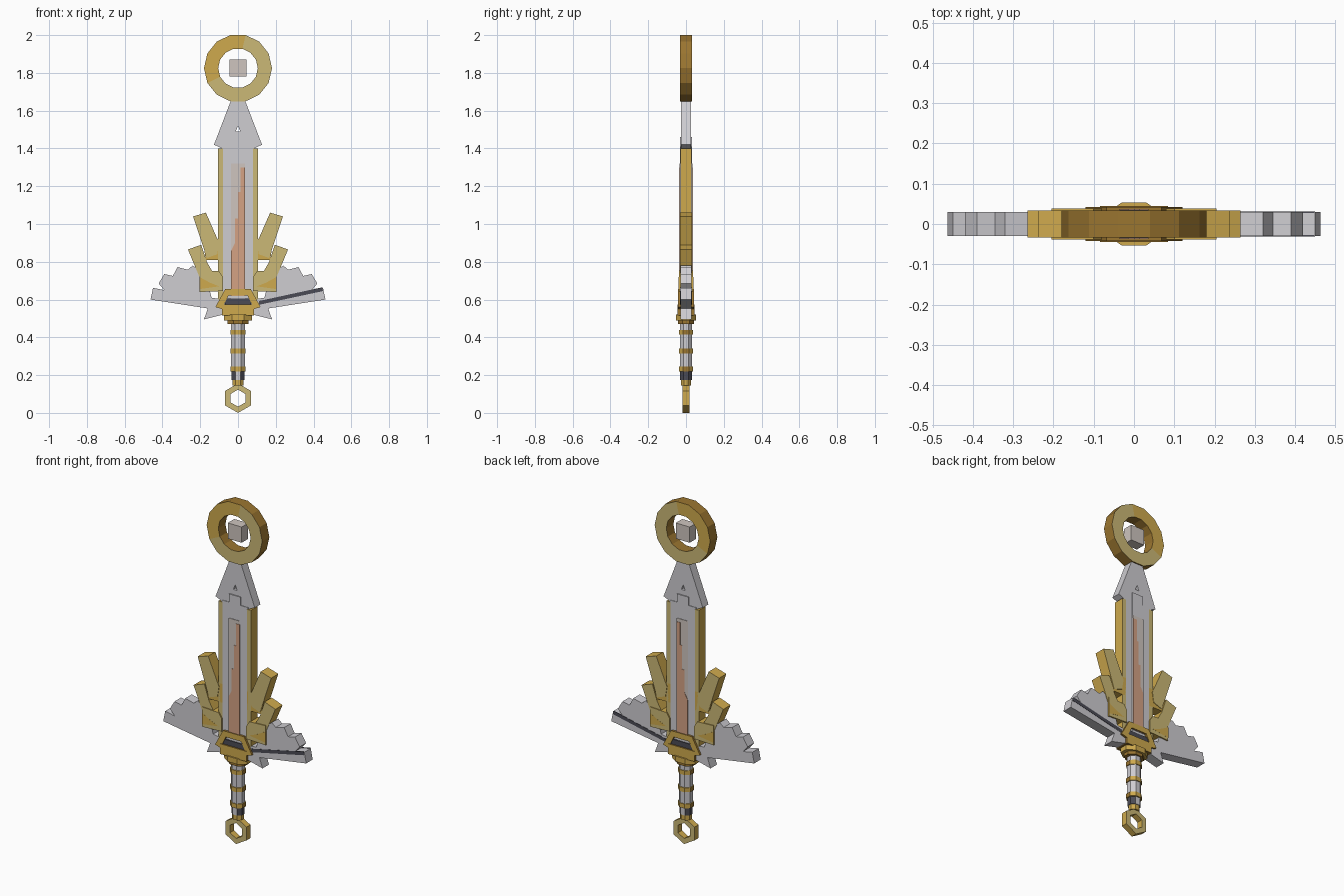
import bpy, bmesh, math
from mathutils import Matrix

cube = bpy.data.objects.get("Cube")
if cube:
    bpy.data.objects.remove(cube, do_unlink=True)


def material(name, r, g, b):
    m = bpy.data.materials.new(name)
    m.use_nodes = True
    m.diffuse_color = (r, g, b, 1)
    m.node_tree.nodes["Principled BSDF"].inputs["Base Color"].default_value = (r, g, b, 1)
    return m


SILVER = material("silver", .62, .61, .64)
GOLD = material("gold", .62, .40, .075)
PALE = material("pale gold", .60, .48, .18)
BRONZE = material("bronze", .33, .18, .03)
DARK = material("dark steel", .07, .07, .09)
ORANGE = material("pale orange", .66, .36, .23)
BEIGE = material("warm grey", .62, .56, .52)


def finish(name, bm, mats, rule=None):
    bmesh.ops.recalc_face_normals(bm, faces=bm.faces)
    bm.normal_update()
    for f in bm.faces:
        f.material_index = rule(f) if rule else 0
    mesh = bpy.data.meshes.new(name)
    bm.to_mesh(mesh)
    bm.free()
    for m in mats:
        mesh.materials.append(m)
    ob = bpy.data.objects.new(name, mesh)
    bpy.context.collection.objects.link(ob)
    return ob


def sides(f):
    return 0 if abs(f.normal.y) > .7 else 1


def prism(name, pts, depth, face, side=None, mirror=False, middle=0):
    """Outline in x and z, extruded along y; optionally repeated at -x."""
    bm = bmesh.new()
    for s in ((1, -1) if mirror else (1,)):
        front = [bm.verts.new((s * x, middle - depth, z)) for x, z in pts]
        back = [bm.verts.new((s * x, middle + depth, z)) for x, z in pts]
        bm.faces.new(front)
        bm.faces.new(back[::-1])
        for i in range(len(pts)):
            j = (i + 1) % len(pts)
            # halves that meet on the centre line get no wall there
            if not (mirror and pts[i][0] == 0 and pts[j][0] == 0):
                bm.faces.new((front[i], back[i], back[j], front[j]))
    return finish(name, bm, [face, side or face], sides)


def box(name, x, y, z0, z1, face, side=None):
    return prism(name, [(-x, z0), (x, z0), (x, z1), (-x, z1)], y, face, side)


def ring(name, n, outer, inner, z, depth, start, mats, rule):
    bm = bmesh.new()
    loops = []
    for i in range(n):
        a = start + i * math.tau / n
        loops.append([bm.verts.new((r * math.cos(a), y, z + r * math.sin(a)))
                      for r, y in ((outer, -depth), (outer, depth), (inner, depth), (inner, -depth))])
    for i in range(n):
        a, b = loops[i], loops[(i + 1) % n]
        for k in range(4):
            m = (k + 1) % 4
            bm.faces.new((a[k], a[m], b[m], b[k]))
    return finish(name, bm, mats, rule)


def octagon(name, x, y, z0, z1, mats, rule=None):
    """Upright eight-sided post with flats facing x and y."""
    bm = bmesh.new()
    r = 1 / math.cos(math.pi / 8)
    bmesh.ops.create_cone(bm, cap_ends=True, segments=8, radius1=r, radius2=r, depth=1)
    bmesh.ops.rotate(bm, verts=bm.verts, matrix=Matrix.Rotation(math.pi / 8, 3, 'Z'))
    bmesh.ops.scale(bm, verts=bm.verts, vec=(x, y, z1 - z0))
    bmesh.ops.translate(bm, verts=bm.verts, vec=(0, 0, (z0 + z1) / 2))
    return finish(name, bm, mats, rule)


# Top ring with a floating cube
def ring_rule(f):
    c = f.calc_center_median()
    if abs(f.normal.y) < .7:
        return 2
    return 0 if c.z - 1.826 > c.x + .1 else 1


ring("top_ring", 14, .18, .105, 1.825, .033, 0, [GOLD, PALE, BRONZE], ring_rule)
box("floating_cube", .045, .03, 1.78, 1.872, BEIGE)

# Blade
prism("blade_tip", [(0, 1.66), (.035, 1.66), (.127, 1.42), (.085, 1.4), (0, 1.4),
                    (0, 1.49), (.012, 1.49), (0, 1.52)], .026, SILVER, mirror=True)
box("blade", .085, .029, .57, 1.41, SILVER)
box("blade_ridge", .037, .032, .57, 1.46, SILVER)
prism("blade_trim", [(.08, .6), (.105, .6), (.105, 1.4), (.08, 1.4)], .03, PALE, GOLD, True)

# Inlay plates on both faces, with a stepped orange glow
glow = [(-.036, .62), (.036, .62), (.036, 1.3), (.012, 1.3), (.012, 1.17), (0, 1.17),
        (0, 1.03), (-.015, 1.03), (-.015, .9), (-.036, .86)]
for side, y in (("front", -1), ("back", 1)):
    prism(side + "_inlay", [(-.036, .62), (.036, .62), (.036, 1.32), (-.036, 1.32)],
          .002, BEIGE, middle=y * .033)
    prism(side + "_glow", glow, .002, ORANGE, middle=y * .035)

# Gold prongs beside the blade
prism("upper_prongs", [(.11, .84), (.165, .82), (.238, 1.04), (.17, 1.06), (.1, .9)],
      .033, PALE, GOLD, True)
prism("prong_bars", [(.08, .81), (.17, .81), (.185, .9), (.17, .92), (.08, .92)],
      .03, GOLD, GOLD, True)
prism("middle_prongs", [(.125, .73), (.2, .71), (.265, .865), (.195, .89), (.165, .8)],
      .033, PALE, GOLD, True)
prism("lower_prongs", [(.08, .645), (.205, .64), (.205, .755), (.1, .75), (.08, .72)],
      .038, PALE, GOLD, True)
prism("prong_corners", [(.1, .67), (.205, .655), (.205, .72), (.15, .69)],
      .0385, GOLD, GOLD, True)

# Feathered silver wings
prism("wings", [(.08, .52), (.18, .495), (.16, .553), (.463, .6), (.45, .662), (.39, .65),
                (.42, .685), (.39, .735), (.345, .725), (.32, .772), (.265, .758),
                (.24, .78), (.2, .75), (.15, .65), (.14, .61), (.08, .6)],
      .03, SILVER, mirror=True)
for side, y in (("front", -1), ("back", 1)):
    prism(side + "_wing_stripe", [(.11, .572), (.45, .645), (.447, .665), (.11, .592)],
          .002, DARK, middle=y * .0295)

# Guard
box("guard_block", .085, .045, .515, .575, GOLD, BRONZE)
octagon("guard_lip", .075, .053, .488, .52, [GOLD])
octagon("guard_collar", .055, .042, .47, .49, [BRONZE])
prism("guard_arch", [(.085, .55), (.12, .56), (.068, .655), (0, .655), (0, .622), (.05, .622)],
      .042, GOLD, BRONZE, True)
box("guard_band", .07, .037, .575, .605, DARK)

# Grip with gold bands; its lower end is dark on the sides
octagon("grip", .036, .033, .22, .48, [SILVER])
octagon("grip_end", .034, .031, .175, .225, [SILVER, DARK],
        lambda f: 1 if abs(f.normal.x) > .6 else 0)
for i, z in enumerate((.22, .315, .415)):
    octagon("grip_band_%d" % (i + 1), .041, .038, z, z + .025, [GOLD, BRONZE],
            lambda f: 1 if abs(f.normal.x) > .9 else 0)
octagon("pommel_neck", .03, .027, .145, .18, [GOLD])
ring("pommel_ring", 6, .078, .045, .078, .018, math.pi / 6, [PALE, GOLD], sides)
